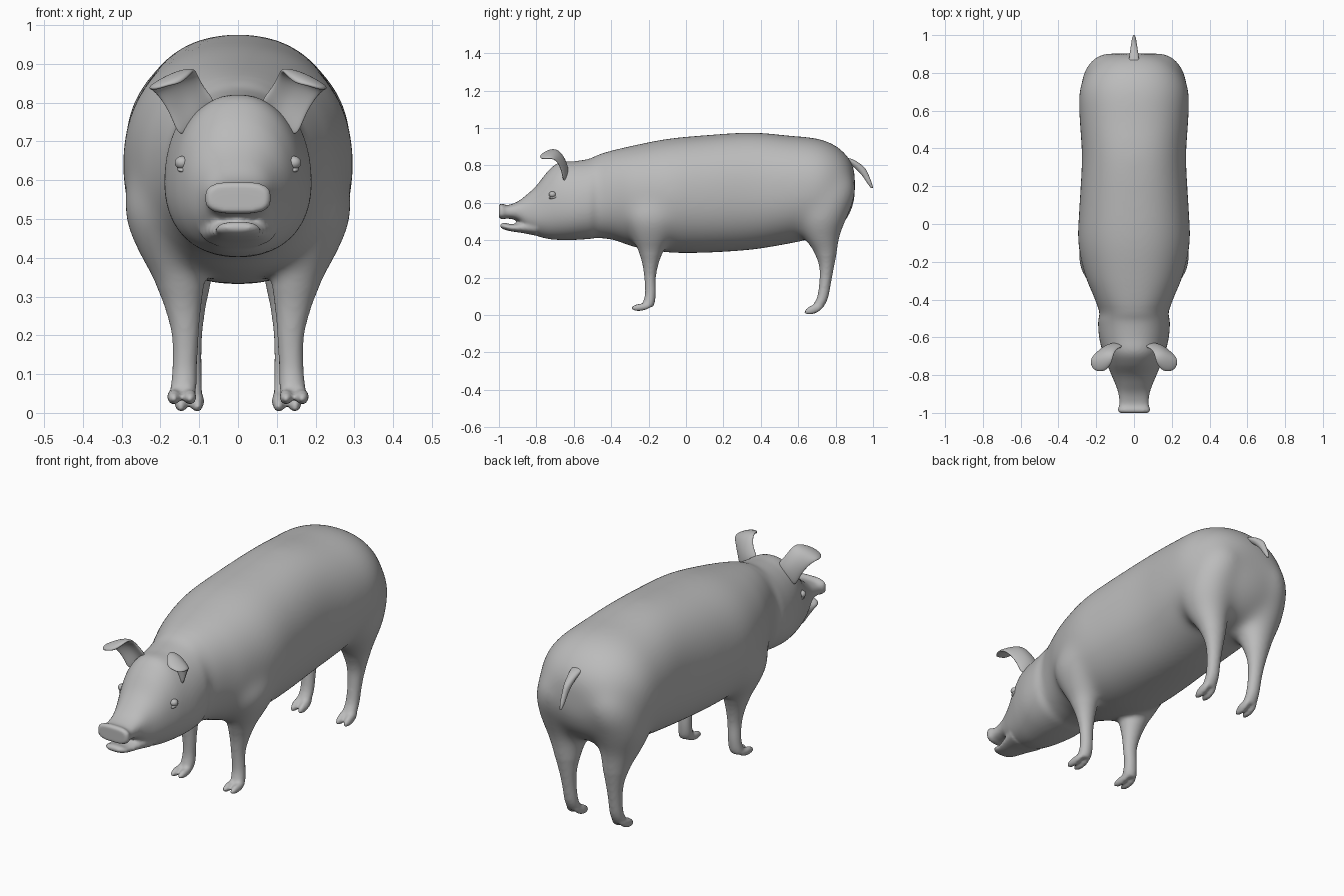
import bpy, bmesh, math
from mathutils import Vector, Matrix

if "Cube" in bpy.data.objects:
    bpy.data.objects.remove(bpy.data.objects["Cube"])

grey = bpy.data.materials.new("grey_skin")
grey.diffuse_color = (.5, .5, .5, 1)
grey.use_nodes = True
grey.node_tree.nodes["Principled BSDF"].inputs["Base Color"].default_value = grey.diffuse_color


def smooth_rows(rows, steps=5):
    """Catmull-Rom interpolation between section rows."""
    out = []
    pts = [Vector(r) for r in rows]
    for i in range(len(pts) - 1):
        a, b, c, d = pts[max(i - 1, 0)], pts[i], pts[i + 1], pts[min(i + 2, len(pts) - 1)]
        for s in range(steps):
            t = s / steps
            out.append(0.5 * (2 * b + (c - a) * t + (2 * a - 5 * b + 4 * c - d) * t * t
                              + (3 * b - a - 3 * c + d) * t ** 3))
    out.append(pts[-1])
    return out


def loft(bm, rings):
    """Skin closed rings of points and cap both ends."""
    rings = [[bm.verts.new(p) for p in ring] for ring in rings]
    n = len(rings[0])
    for a, b in zip(rings, rings[1:]):
        for i in range(n):
            j = (i + 1) % n
            bm.faces.new((a[i], a[j], b[j], b[i]))
    bm.faces.new(rings[0][::-1])
    bm.faces.new(rings[-1])


def superellipse(rx, ry, e, n=72):
    for i in range(n):
        c, s = math.cos(math.tau * i / n), math.sin(math.tau * i / n)
        k = (abs(c) ** e + abs(s) ** e) ** (-1 / e)
        yield rx * k * c, ry * k * s


def loft_along_y(bm, rows):
    """Rows: y, top z, bottom z, half width, squareness, narrowing to the top."""
    loft(bm, [[(u * (1 - 2 * k * v / (t - b)), y, (t + b) / 2 + v)
               for u, v in superellipse(w, (t - b) / 2, e)]
              for y, t, b, w, e, k in smooth_rows(rows)])


def loft_along_z(bm, rows, side=1):
    """Rows: z, centre x, centre y, radius x, radius y."""
    loft(bm, [[(side * (x + u), y + v, z) for u, v in superellipse(rx, ry, 2, 28)]
              for z, x, y, rx, ry in smooth_rows(rows)])


def blob(bm, x, y, z, r, tilt):
    m = (Matrix.Translation((x, y, z)) @ Matrix.Rotation(tilt, 4, 'X')
         @ Matrix.Diagonal((*r, 1)))
    bmesh.ops.create_uvsphere(bm, u_segments=20, v_segments=12, radius=1, matrix=m)


def finish(bm, name):
    bmesh.ops.recalc_face_normals(bm, faces=bm.faces)
    for f in bm.faces:
        f.smooth = True
    me = bpy.data.meshes.new(name)
    bm.to_mesh(me)
    bm.free()
    me.materials.append(grey)
    ob = bpy.data.objects.new(name, me)
    bpy.context.collection.objects.link(ob)
    return ob


# Torso, head and snout
bm = bmesh.new()
loft_along_y(bm, [
    (-1.0, .590, .518, .078, 3, 0), (-.985, .597, .512, .087, 3, 0),
    (-.955, .588, .516, .078, 2.6, 0), (-.90, .607, .503, .082, 2.4, 0),
    (-.85, .645, .455, .098, 2.3, .02), (-.80, .692, .425, .119, 2.2, .05),
    (-.74, .767, .408, .143, 2.2, .08), (-.68, .815, .402, .164, 2.2, .1),
    (-.60, .822, .402, .183, 2.2, .1), (-.52, .835, .407, .189, 2.2, .08),
    (-.465, .858, .412, .184, 2.2, .05), (-.38, .885, .400, .215, 2.2, 0),
    (-.28, .908, .365, .257, 2.2, 0), (-.10, .943, .336, .296, 2.2, 0),
    (.10, .962, .334, .289, 2.25, 0), (.35, .977, .350, .276, 2.25, 0),
    (.55, .960, .382, .288, 2.25, 0), (.70, .945, .415, .290, 2.2, 0),
    (.80, .907, .450, .252, 2.2, 0), (.87, .842, .530, .185, 2.2, 0),
    (.903, .775, .620, .100, 2, 0)])

# Lower jaw
loft_along_y(bm, [
    (-.993, .486, .470, .035, 2, 0), (-.975, .494, .458, .055, 2.2, 0),
    (-.93, .487, .447, .062, 2.2, 0), (-.87, .500, .438, .078, 2.2, 0),
    (-.80, .520, .424, .100, 2.2, 0)])

# Legs with cloven feet
front_leg = [(.70, .150, -.15, .08, .10), (.60, .170, -.16, .112, .150),
             (.52, .182, -.17, .113, .160), (.43, .169, -.18, .098, .120),
             (.35, .153, -.187, .069, .072), (.28, .143, -.190, .049, .045),
             (.20, .136, -.192, .035, .031), (.12, .137, -.190, .032, .029),
             (.07, .140, -.198, .034, .032), (.042, .145, -.210, .033, .034)]
hind_leg = [(.85, .115, .70, .08, .09), (.74, .125, .735, .12, .155),
            (.64, .138, .735, .138, .170), (.52, .148, .720, .128, .142),
            (.43, .145, .722, .102, .105), (.34, .136, .745, .068, .063),
            (.26, .131, .752, .046, .040), (.18, .128, .745, .035, .032),
            (.10, .126, .732, .033, .030), (.06, .126, .714, .034, .032),
            (.035, .126, .698, .032, .030)]
for side in (1, -1):
    loft_along_z(bm, front_leg, side)
    loft_along_z(bm, hind_leg, side)
    for dx in (-.021, .021):
        blob(bm, side * .145 + dx, -.242, .042, (.018, .054, .020), .12)
        blob(bm, side * .126 + dx, .682, .031, (.018, .054, .024), .38)

# Merge everything into one skin
body = finish(bm, "pig_body")
rm = body.modifiers.new("blend", 'REMESH')
rm.mode = 'VOXEL'
rm.voxel_size = .008
rm.use_smooth_shade = True
skin = bpy.data.meshes.new_from_object(
    body.evaluated_get(bpy.context.evaluated_depsgraph_get()))
body.modifiers.clear()
body.data = skin

# Soften lightly all over, and strongly where the legs join the torso
joint = body.vertex_groups.new(name="leg_joints")
for v in skin.vertices:
    w = min(1, max(0, (v.co.z - .32) / .10)) * min(1, max(0, (v.co.y + .43) / .08))
    if w > 0:
        joint.add([v.index], w, 'REPLACE')
for name, count in (("soften", 7), ("soften_joints", 170)):
    sm = body.modifiers.new(name, 'SMOOTH')
    sm.factor = .5
    sm.iterations = count
sm.vertex_group = "leg_joints"

# Tail
bm = bmesh.new()
loft_along_z(bm, [(.845, 0, .82, .020, .020), (.83, 0, .868, .026, .030),
                  (.79, 0, .925, .019, .028), (.75, 0, .957, .014, .019),
                  (.71, 0, .979, .011, .013), (.68, 0, .994, .005, .006)])
finish(bm, "tail")

# Ears: broad sheets rooted in the forehead, flopping forward at the tip
ear_rows = [
    [(.045, -.650, .795), (.10, -.625, .770), (.150, -.655, .690)],
    [(.088, -.657, .838), (.138, -.640, .815), (.172, -.662, .765)],
    [(.108, -.690, .887), (.155, -.678, .878), (.212, -.690, .825)],
    [(.115, -.735, .882), (.168, -.735, .874), (.238, -.722, .838)],
    [(.145, -.775, .850), (.180, -.785, .846), (.220, -.772, .832)]]
bm = bmesh.new()
grid = [[bm.verts.new(p) for p in row] for row in ear_rows]
for a, b in zip(grid, grid[1:]):
    for i in range(2):
        bm.faces.new((a[i], a[i + 1], b[i + 1], b[i]))
ears = finish(bm, "ears")
so = ears.modifiers.new("thickness", 'SOLIDIFY')
so.thickness = .018
so.offset = 0
ears.modifiers.new("mirror", 'MIRROR')
su = ears.modifiers.new("round", 'SUBSURF')
su.levels = su.render_levels = 3

# Eyes with lower lids
bm = bmesh.new()
for side in (1, -1):
    blob(bm, side * .144, -.714, .645, (.019, .019, .017), 0)
    blob(bm, side * .144, -.706, .630, (.014, .028, .008), .2)
finish(bm, "eyes")
